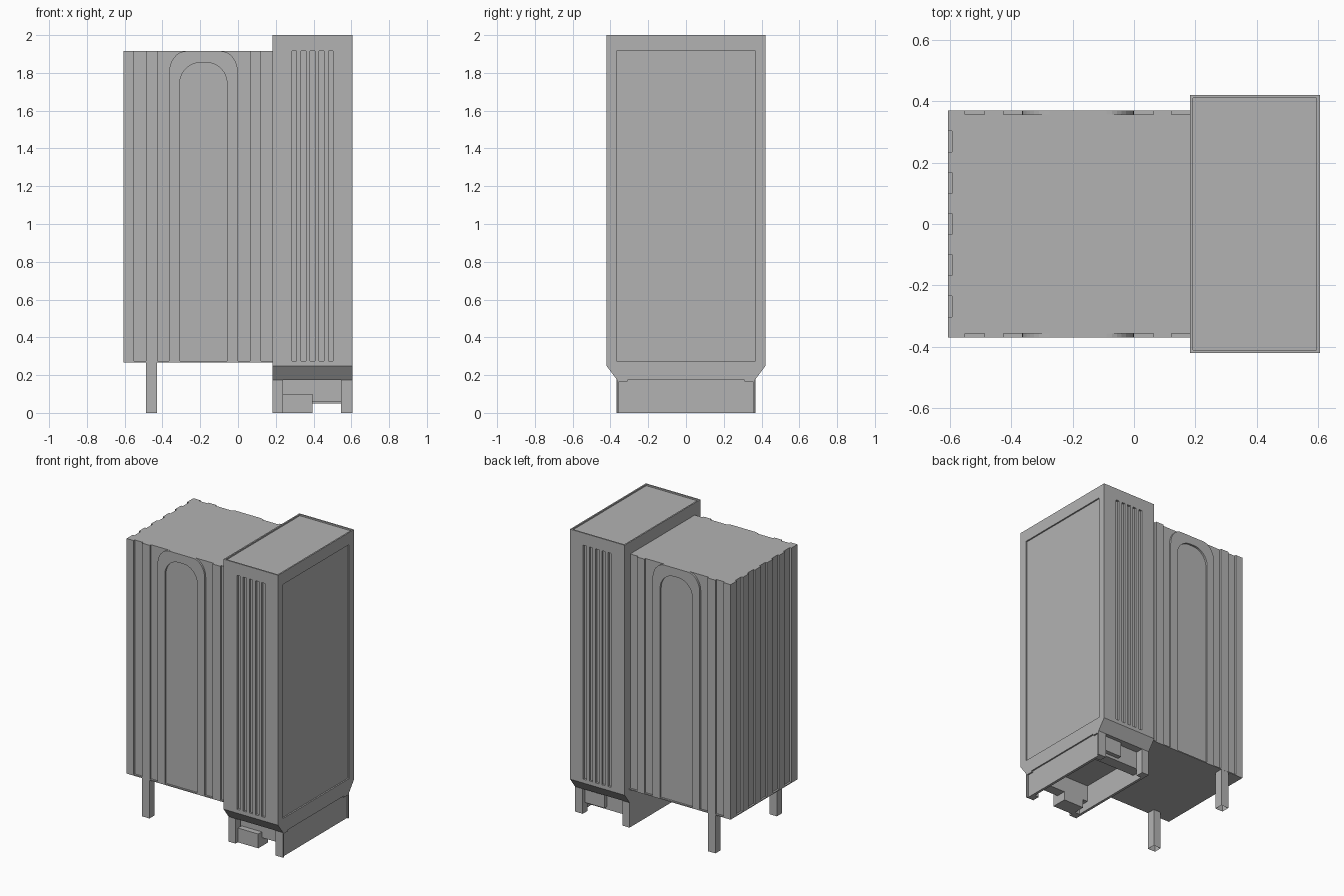
import bpy
import bmesh
import math
from mathutils import Vector

cube = bpy.data.objects.get("Cube")
if cube:
    bpy.data.objects.remove(cube, do_unlink=True)

grey = bpy.data.materials.new("concrete_grey")
grey.use_nodes = True
colour = (0.45, 0.45, 0.45, 1)
grey.diffuse_color = colour
grey.node_tree.nodes["Principled BSDF"].inputs["Base Color"].default_value = colour


def prism(bm, points, to_3d, low, high):
    """Extrude a 2D outline between two depths."""
    bottom = [bm.verts.new(to_3d(a, b, low)) for a, b in points]
    top = [bm.verts.new(to_3d(a, b, high)) for a, b in points]
    n = len(points)
    bm.faces.new(bottom)
    bm.faces.new(top[::-1])
    for i in range(n):
        j = (i + 1) % n
        bm.faces.new((bottom[j], bottom[i], top[i], top[j]))


def along_x(a, b, d):
    return Vector((d, a, b))


def along_y(a, b, d):
    return Vector((a, d, b))


def box(bm, x0, x1, y0, y1, z0, z1):
    prism(bm, [(x0, z0), (x1, z0), (x1, z1), (x0, z1)], along_y, y0, y1)


def finish(name, bm):
    bmesh.ops.recalc_face_normals(bm, faces=bm.faces[:])
    mesh = bpy.data.meshes.new(name)
    bm.to_mesh(mesh)
    bm.free()
    mesh.materials.append(grey)
    obj = bpy.data.objects.new(name, mesh)
    bpy.context.collection.objects.link(obj)
    return obj


def box_object(name, *size):
    bm = bmesh.new()
    box(bm, *size)
    return finish(name, bm)


def carve(obj, bm):
    """Subtract the cutter shapes and remove the cutter."""
    cutter = finish("cutter", bm)
    cutter.hide_render = True
    mod = obj.modifiers.new("carve", "BOOLEAN")
    mod.operation = "DIFFERENCE"
    mod.solver = "EXACT"
    mod.object = cutter
    bpy.context.view_layer.objects.active = obj
    bpy.ops.object.modifier_apply(modifier=mod.name)
    bpy.data.objects.remove(cutter, do_unlink=True)


def arc(cx, cz, rx, rz, start, end, steps=8):
    return [(cx + rx * math.cos(math.radians(start + (end - start) * i / steps)),
             cz + rz * math.sin(math.radians(start + (end - start) * i / steps)))
            for i in range(steps + 1)]


# Ribbed rear block
block = box_object("ribbed_block", -0.605, 0.185, -0.37, 0.37, 0.272, 1.915)
LOW, HIGH, DEPTH = 0.2, 2.1, 0.013
cut = bmesh.new()
# rounded shoulders beside the raised arch, and the sunk panel inside it
left_groove = [(-0.425, LOW), (-0.365, LOW)] + arc(-0.275, 1.8, 0.09, 0.115, 180, 90) \
    + [(-0.275, HIGH), (-0.425, HIGH)]
right_groove = [(0.063, LOW), (0, LOW)] + arc(-0.09, 1.8, 0.09, 0.115, 0, 90) \
    + [(-0.09, HIGH), (0.063, HIGH)]
panel = [(-0.308, LOW), (-0.058, LOW)] + arc(-0.168, 1.745, 0.11, 0.11, 0, 90) \
    + arc(-0.198, 1.745, 0.11, 0.11, 90, 180)
plain = [[(a, LOW), (b, LOW), (b, HIGH), (a, HIGH)]
         for a, b in ((-0.55, -0.487), (0.122, 0.2))]
for side in (-1, 1):
    for outline in [left_groove, right_groove, panel] + plain:
        prism(cut, outline, along_y, side * (0.37 - DEPTH), side * 0.45)
for i in range(-2, 3):
    y = i * 0.134
    box(cut, -0.7, -0.605 + DEPTH, y - 0.034, y + 0.034, LOW, HIGH)
carve(block, cut)
box_object("block_floor", -0.605, 0.185, -0.37, 0.37, 0.268, 0.275)

# Support legs, open underneath
for name, y in (("front_leg", -0.34), ("back_leg", 0.34)):
    bm = bmesh.new()
    box(bm, -0.487, -0.428, y - 0.029, y + 0.029, 0, 0.27)
    bmesh.ops.delete(bm, geom=[f for f in bm.faces if f.calc_center_median().z < 0.01],
                     context="FACES_ONLY")
    finish(name, bm)

# Tall tower with tapered foot
bm = bmesh.new()
half = [(0.365, 0.175), (0.42, 0.248), (0.42, 2)]
prism(bm, half + [(-y, z) for y, z in reversed(half)], along_x, 0.182, 0.605)
tower = finish("tower", bm)
cut = bmesh.new()
box(cut, 0.595, 0.7, -0.367, 0.367, 0.275, 1.915)
box(cut, 0.192, 0.595, -0.41, 0.41, 1.99, 2.1)
for i in range(5):
    x = 0.286 + i * 0.048
    for side in (-1, 1):
        prism(cut, [(x, 0.275), (x + 0.025, 0.275), (x + 0.025, 1.915), (x, 1.915)],
              along_y, side * 0.405, side * 0.5)
carve(tower, cut)

# Hollow base: corner posts and thin side plates
for name, x0, x1 in (("inner", 0.182, 0.237), ("outer", 0.545, 0.605)):
    for end, side in (("front", -1), ("back", 1)):
        ys = sorted((side * 0.365, side * 0.31))
        post = box_object(f"{name}_{end}_post", x0, x1, *ys, 0, 0.18)
        if name == "outer":
            cut = bmesh.new()
            box(cut, 0.595, 0.7, -0.355, 0.355, -0.1, 0.165)
            carve(post, cut)
box_object("inner_plate", 0.182, 0.2, -0.32, 0.32, 0, 0.18)
box_object("outer_plate", 0.577, 0.595, -0.32, 0.32, 0, 0.18)

# Blocks set between the posts
box_object("front_step", 0.237, 0.395, -0.34, -0.23, 0, 0.1)
box_object("front_infill", 0.2, 0.577, -0.3, -0.23, 0.06, 0.18)
box_object("back_step", 0.395, 0.545, 0.26, 0.34, 0.07, 0.18)
box_object("back_infill", 0.2, 0.577, 0.23, 0.31, 0.05, 0.18)
